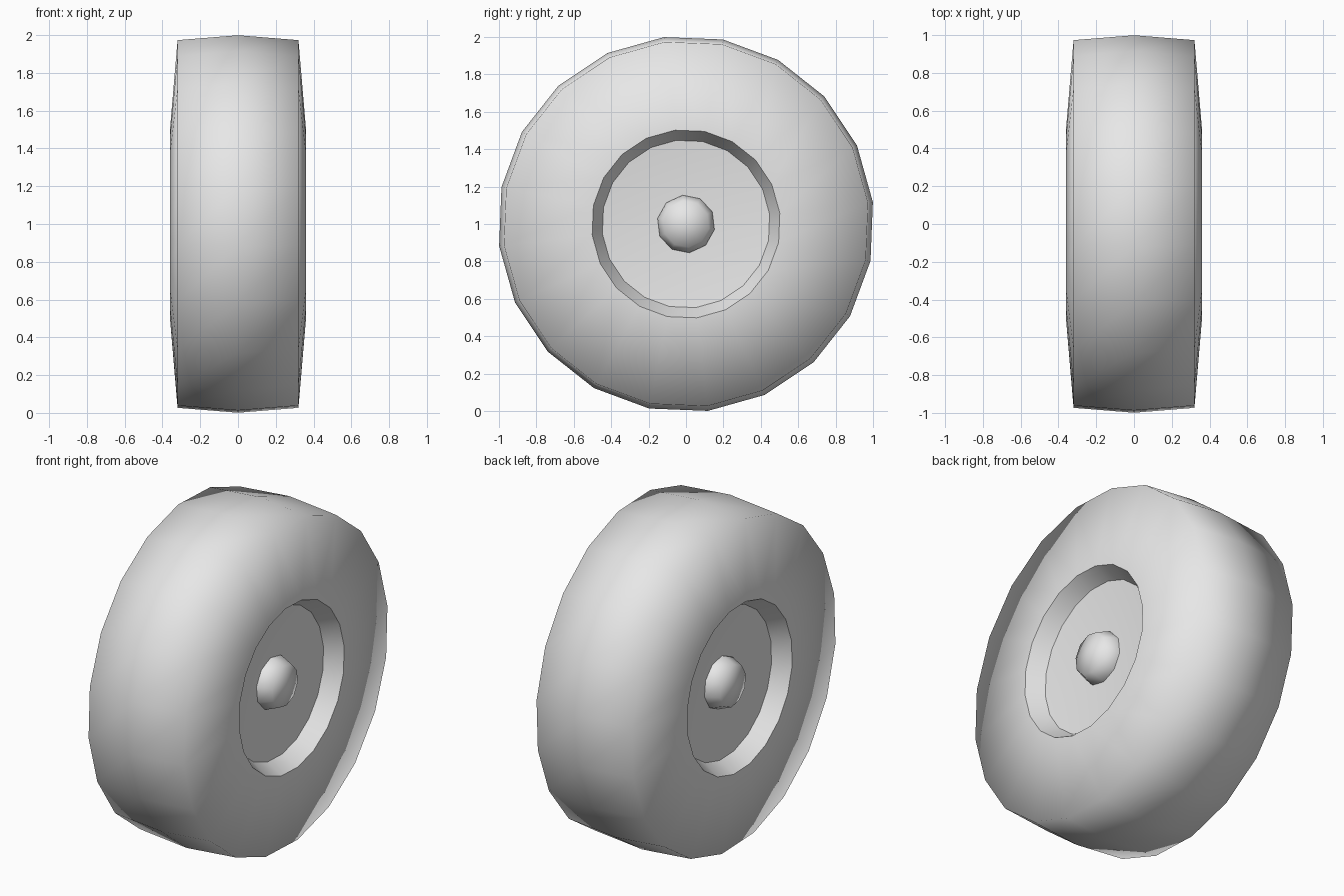
import bpy
import bmesh
from math import sin, cos, radians, tau

cube = bpy.data.objects.get("Cube")
if cube:
    bpy.data.objects.remove(cube)

grey = bpy.data.materials.new("light_grey")
grey.use_nodes = True
grey.diffuse_color = (0.8, 0.8, 0.8, 1)
grey.node_tree.nodes["Principled BSDF"].inputs["Base Color"].default_value = (0.8, 0.8, 0.8, 1)

START = radians(-6.7)


def lathe(name, profile, sides):
    """Turn (x, radius) points about the axle; the profile runs from -x to +x."""
    bm = bmesh.new()
    rings = []
    for x, r in profile:
        if r == 0:
            rings.append([bm.verts.new((x, 0, 1))] * sides)
        else:
            angles = [START + tau * k / sides for k in range(sides)]
            rings.append([bm.verts.new((x, r * sin(a), 1 + r * cos(a))) for a in angles])
    for a, b in zip(rings, rings[1:]):
        for k in range(sides):
            n = (k + 1) % sides
            corners = list(dict.fromkeys((a[k], a[n], b[n], b[k])))
            face = bm.faces.new(corners)
            face.smooth = True
    bm.normal_update()
    mesh = bpy.data.meshes.new(name)
    bm.to_mesh(mesh)
    bm.free()
    mesh.materials.append(grey)
    obj = bpy.data.objects.new(name, mesh)
    bpy.context.collection.objects.link(obj)
    return obj


# Tyre: crowned tread, soft shoulders and sloping sidewalls
half = [(0.36, 0.505), (0.32, 0.98)]
lathe("tyre", [(-x, r) for x, r in half] + [(0, 1.006)] + half[::-1], 20)

# Rim well, dished wheel disc and domed hub on each side
parts = {
    "rim_wall": ([(0.36, 0.505), (0.26, 0.45)], 20),
    "wheel_disc": ([(0.26, 0.45), (0.215, 0)], 20),
    "hub": ([(0.2, 0.155), (0.24, 0.155), (0.315, 0.125), (0.335, 0)], 10),
}
for side, label in ((1, "left"), (-1, "right")):
    for part, (points, sides) in parts.items():
        profile = [(side * x, r) for x, r in points]
        if side < 0:
            profile.reverse()
        # Wall and disc run inwards, so their faces turn towards the outside
        if part != "hub":
            profile = profile[::1]
        obj = lathe(f"{label}_{part}", profile, sides)
        if part != "hub":
            wanted = side
            if obj.data.polygons[0].normal.x * wanted < 0:
                obj.data.flip_normals()
